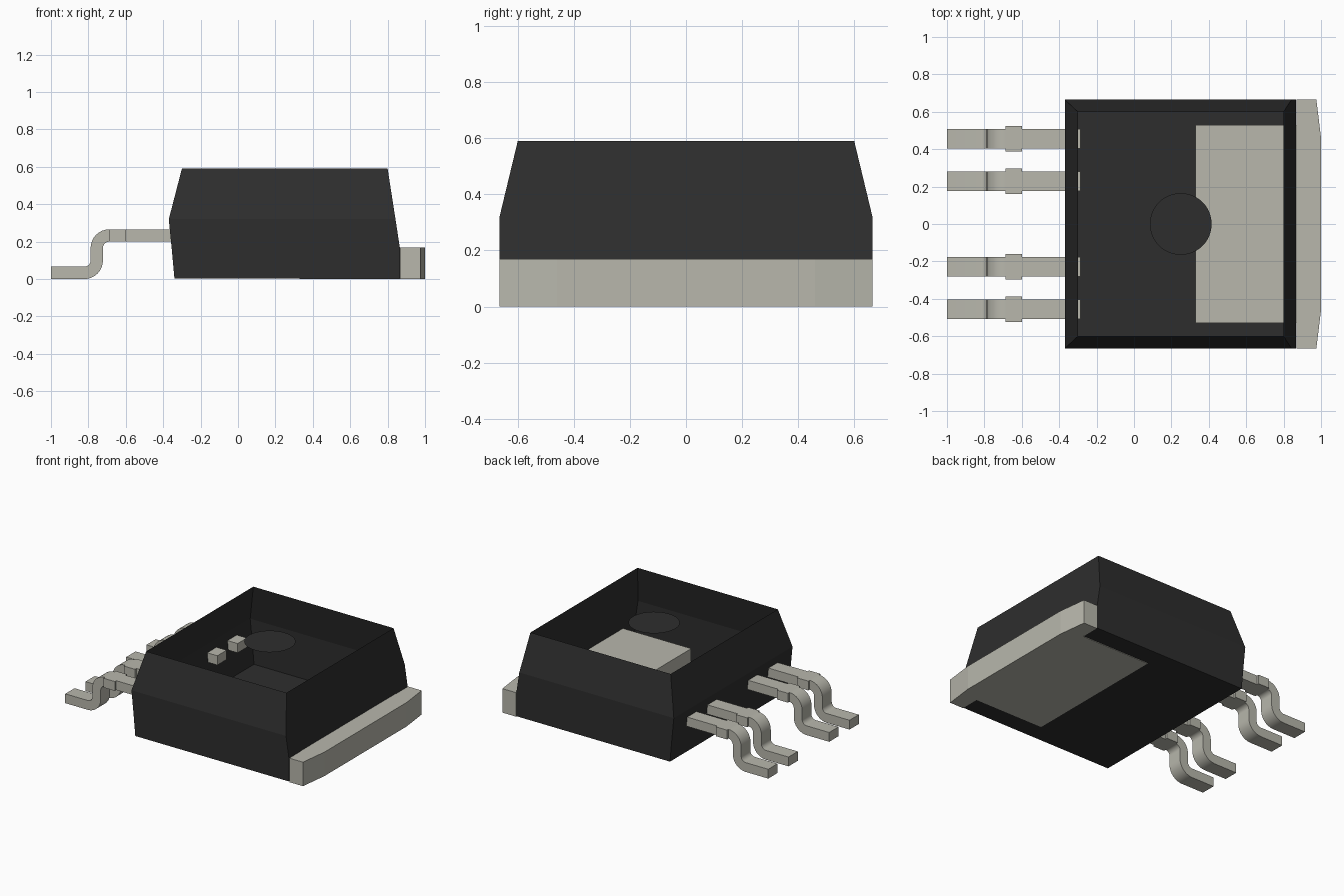
import bpy, bmesh, math

cube = bpy.data.objects.get("Cube")
if cube:
    bpy.data.objects.remove(cube, do_unlink=True)


def material(name, rgb):
    m = bpy.data.materials.new(name)
    m.use_nodes = True
    m.diffuse_color = (*rgb, 1)
    m.node_tree.nodes["Principled BSDF"].inputs["Base Color"].default_value = (*rgb, 1)
    return m


black = material("black plastic", (0.027, 0.027, 0.027))
metal = material("tinned metal", (0.48, 0.475, 0.415))


def finish(bm, name, mat, closed=True):
    if closed:
        bmesh.ops.recalc_face_normals(bm, faces=bm.faces)
    mesh = bpy.data.meshes.new(name)
    bm.to_mesh(mesh)
    bm.free()
    mesh.materials.append(mat)
    obj = bpy.data.objects.new(name, mesh)
    bpy.context.collection.objects.link(obj)
    return obj


def loft(bm, rings):
    """Join successive closed rings of points with quads."""
    rows = [[bm.verts.new(p) for p in ring] for ring in rings]
    for a, b in zip(rows, rows[1:]):
        for i in range(len(a)):
            j = (i + 1) % len(a)
            bm.faces.new((a[i], a[j], b[j], b[i]))
    return rows


# Open-topped body shell: (z, left end, right end, half depth)
levels = [(0.004, -0.34, 0.865, 0.665), (0.17, -0.355, 0.865, 0.665),
          (0.32, -0.37, 0.842, 0.665), (0.59, -0.30, 0.80, 0.60)]
bm = bmesh.new()
rows = loft(bm, [[(x0, -d, z), (x1, -d, z), (x1, d, z), (x0, d, z)]
                 for z, x0, x1, d in levels])
bm.faces.new(rows[0][::-1])
finish(bm, "body", black, closed=False)

# Round mark on the top plane
bm = bmesh.new()
bmesh.ops.create_circle(bm, cap_ends=True, segments=48, radius=0.165)
bmesh.ops.translate(bm, verts=bm.verts, vec=(0.25, 0, 0.578))
finish(bm, "round_mark", black, closed=False)

# Heat tab: narrow inside the body, full width outside, bowed end
half = [(0.33, 0.53), (0.868, 0.53), (0.868, 0.665), (0.975, 0.665), (1.0, 0.46)]
outline = [(x, -y) for x, y in half] + half[::-1]
bm = bmesh.new()
bottom, top = loft(bm, [[(x, y, z) for x, y in outline] for z in (0, 0.17)])
bm.faces.new(bottom[::-1])
bm.faces.new(top)
finish(bm, "heat_tab", metal)

# Lead path stations: (x, z, slope angle, half width)
THICK, RADIUS, NARROW, WIDE = 0.066, 0.067, 0.052, 0.068
STEPS = 8
bend = [math.pi / 2 * i / STEPS for i in range(STEPS + 1)]
stations = [(-1.0, 0.033, 0, NARROW)]
stations += [(-0.822 + RADIUS * math.sin(a), 0.1 - RADIUS * math.cos(a), a, NARROW)
             for a in bend]
stations += [(-0.688 - RADIUS * math.sin(a), 0.166 + RADIUS * math.cos(a), a, NARROW)
             for a in reversed(bend)]
stations += [(x, 0.233, 0, w) for x, w in
             ((-0.688, WIDE), (-0.6, WIDE), (-0.6, NARROW), (-0.285, NARROW))]


def lead(name, y):
    bm = bmesh.new()
    rings = []
    for x, z, a, w in stations:
        dx, dz = -math.sin(a) * THICK / 2, math.cos(a) * THICK / 2
        rings.append([(x + dx * s, y + w * t, z + dz * s)
                      for s, t in ((-1, -1), (-1, 1), (1, 1), (1, -1))])
    rows = loft(bm, rings)
    bm.faces.new(rows[0])
    bm.faces.new(rows[-1][::-1])
    obj = finish(bm, name, metal)
    bpy.ops.object.select_all(action="DESELECT")
    obj.select_set(True)
    bpy.context.view_layer.objects.active = obj
    bpy.ops.object.shade_smooth_by_angle(angle=math.radians(30))


for i, y in enumerate((-0.455, -0.228, 0.228, 0.455)):
    lead(f"lead_{i + 1}", y)
